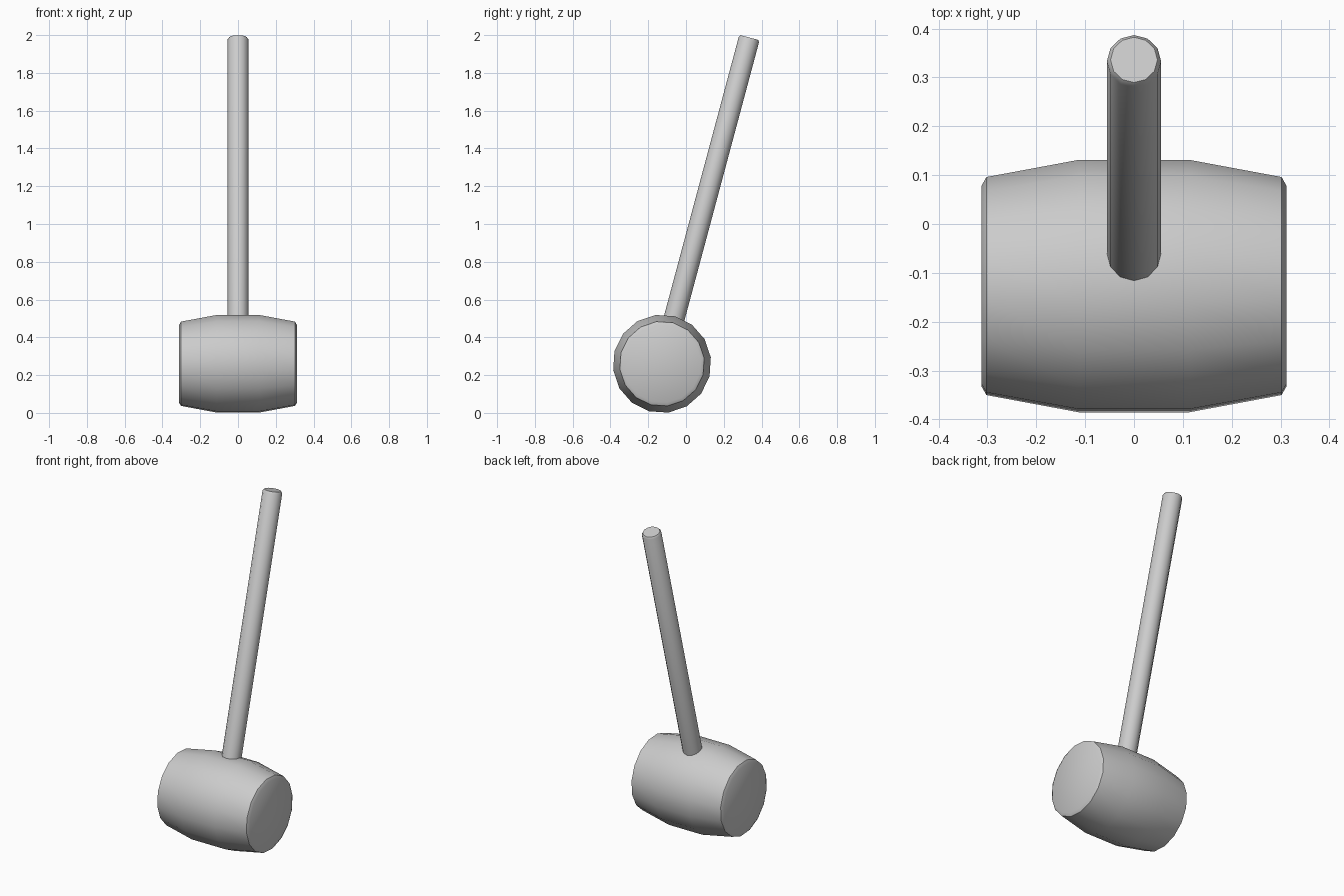
import bpy, bmesh, math
from mathutils import Matrix, Vector

if "Cube" in bpy.data.objects:
    bpy.data.objects.remove(bpy.data.objects["Cube"])

TILT = math.radians(15)
HEAD_CENTRE = Vector((0, -0.127, 0.26))


def lathe(name, profile, sides, matrix, phase=0.0):
    """Closed solid of revolution about local z from (radius, height) points."""
    bm = bmesh.new()
    rings = []
    for r, h in profile:
        rings.append([bm.verts.new((r * math.cos(phase + math.tau * i / sides),
                                    r * math.sin(phase + math.tau * i / sides), h))
                      for i in range(sides)])
    for a, b in zip(rings, rings[1:]):
        for i in range(sides):
            j = (i + 1) % sides
            bm.faces.new((a[i], a[j], b[j], b[i]))
    bm.faces.new(rings[0][::-1])
    bm.faces.new(rings[-1])
    bm.transform(matrix)
    mesh = bpy.data.meshes.new(name)
    bm.to_mesh(mesh)
    bm.free()
    ob = bpy.data.objects.new(name, mesh)
    bpy.context.collection.objects.link(ob)
    bpy.ops.object.select_all(action='DESELECT')
    ob.select_set(True)
    bpy.context.view_layer.objects.active = ob
    bpy.ops.object.shade_smooth_by_angle(angle=math.radians(35))
    return ob


# Leaning frame shared by both parts, centred in the head
lean = Matrix.Translation(HEAD_CENTRE) @ Matrix.Rotation(-TILT, 4, 'X')

# Barrel-shaped head lying along x, mirrored profile with chamfered rims
half = [(0.207, 0.312), (0.225, 0.302), (0.2605, 0.113)]
barrel = [(r, -h) for r, h in half] + half[::-1]
lathe("mallet_head", barrel, 16, lean @ Matrix.Rotation(math.pi / 2, 4, 'Y'))

# Round handle rising from inside the head, chamfered at the tip
lathe("handle", [(0.0555, 0.0), (0.0555, 1.777), (0.048, 1.788)], 12, lean)
